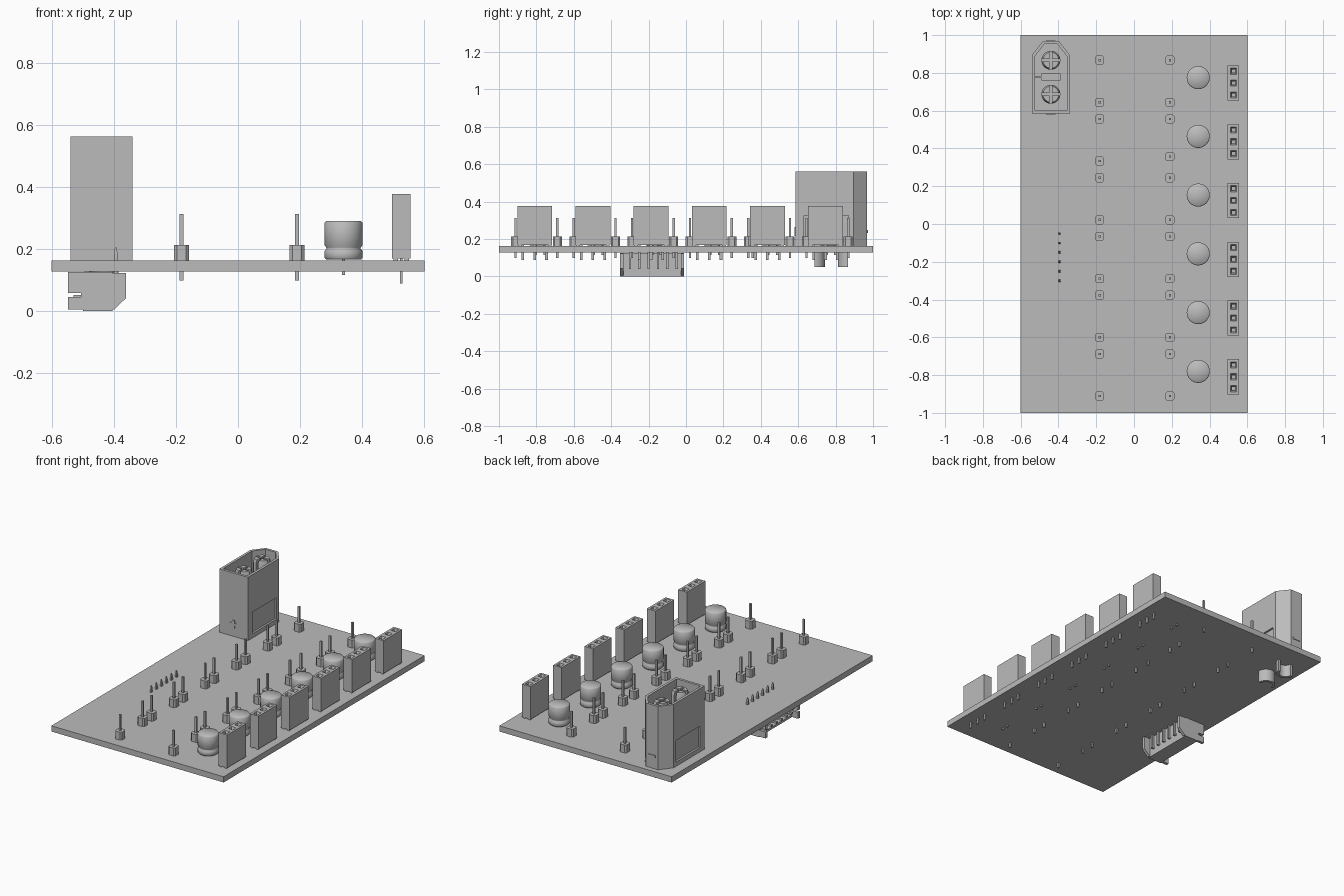
import bpy, bmesh
from math import cos, sin, pi, radians
from mathutils import Vector

if "Cube" in bpy.data.objects:
    bpy.data.objects.remove(bpy.data.objects["Cube"], do_unlink=True)

grey = bpy.data.materials.new("plain grey")
grey.use_nodes = True
grey.diffuse_color = (0.5, 0.5, 0.5, 1)
grey.node_tree.nodes["Principled BSDF"].inputs["Base Color"].default_value = (0.5, 0.5, 0.5, 1)

BOARD_LOW, BOARD_TOP = 0.127, 0.163


def finish(name, bm):
    """Turn a bmesh into a scene object."""
    bmesh.ops.recalc_face_normals(bm, faces=bm.faces[:])
    mesh = bpy.data.meshes.new(name)
    bm.to_mesh(mesh)
    bm.free()
    mesh.materials.append(grey)
    ob = bpy.data.objects.new(name, mesh)
    bpy.context.collection.objects.link(ob)
    return ob


def add_box(bm, x0, x1, y0, y1, z0, z1, top=1.0):
    """Box between limits; top scales the upper face, for tapers."""
    verts = bmesh.ops.create_cube(bm, size=1)["verts"]
    for v in verts:
        s = top if v.co.z > 0 else 1.0
        v.co = Vector(((x0 + x1) / 2 + v.co.x * s * (x1 - x0),
                       (y0 + y1) / 2 + v.co.y * s * (y1 - y0),
                       (z0 + z1) / 2 + v.co.z * (z1 - z0)))


def boxes(name, *limits):
    bm = bmesh.new()
    for b in limits:
        add_box(bm, *b)
    return finish(name, bm)


def add_prism(bm, points, move):
    """Extrude a closed outline of 3D points along a vector."""
    face = bm.faces.new([bm.verts.new(p) for p in points])
    new = bmesh.ops.extrude_face_region(bm, geom=[face])["geom"]
    bmesh.ops.translate(bm, vec=move, verts=[g for g in new if isinstance(g, bmesh.types.BMVert)])


def prism(name, points, move):
    bm = bmesh.new()
    add_prism(bm, points, move)
    return finish(name, bm)


def lathe(name, profile, sides=40):
    """Spin (radius, height) points around z."""
    bm = bmesh.new()
    verts = [bm.verts.new((r, 0, z)) for r, z in profile]
    edges = [bm.edges.new(pair) for pair in zip(verts, verts[1:])]
    bmesh.ops.spin(bm, geom=verts + edges, cent=(0, 0, 0), axis=(0, 0, 1),
                   angle=2 * pi, steps=sides, use_merge=True)
    bmesh.ops.remove_doubles(bm, verts=bm.verts[:], dist=1e-5)
    return finish(name, bm)


def smooth(ob, angle=35):
    bpy.ops.object.select_all(action='DESELECT')
    bpy.context.view_layer.objects.active = ob
    ob.select_set(True)
    bpy.ops.object.shade_smooth_by_angle(angle=radians(angle))


def cut(ob, *cutters):
    """Subtract cutters, bake the result and delete them."""
    for c in cutters:
        mod = ob.modifiers.new("cut", 'BOOLEAN')
        mod.operation, mod.solver, mod.object = 'DIFFERENCE', 'EXACT', c
    bpy.context.view_layer.update()
    baked = bpy.data.meshes.new_from_object(ob.evaluated_get(bpy.context.evaluated_depsgraph_get()))
    ob.modifiers.clear()
    ob.data = baked
    for c in cutters:
        bpy.data.objects.remove(c, do_unlink=True)


def place(ob, spots):
    """Put the part at the first spot and linked copies at the rest."""
    for i, spot in enumerate(spots):
        item = ob if i == 0 else ob.copy()
        if i:
            bpy.context.collection.objects.link(item)
        item.location = spot


# Circuit board
boxes("circuit_board", (-0.6, 0.6, -1, 1, BOARD_LOW, BOARD_TOP))

# Power connector housing with a chamfered back
CX, PIN_Y = -0.44, (0.687, 0.867)


def outline(inset, z):
    half, front, shoulder, back, tip = 0.1, 0.585, 0.895, 0.968, 0.042
    a, b = half - inset, tip - inset * 0.4
    return [(CX - a, front + inset, z), (CX + a, front + inset, z), (CX + a, shoulder - inset * 0.4, z),
            (CX + b, back - inset, z), (CX - b, back - inset, z), (CX - a, shoulder - inset * 0.4, z)]


housing = prism("connector_housing", outline(0, BOARD_TOP), (0, 0, 0.399))
cavity = prism("cavity_cutter", outline(0.016, 0.35), (0, 0, 0.3))
recesses = [boxes("recess_cutter", (CX + s * 0.1 - 0.012, CX + s * 0.1 + 0.012, 0.63, 0.87, 0.19, 0.325))
            for s in (-1, 1)]
cut(housing, cavity, *recesses)
boxes("connector_rib", (-0.49, -0.39, 0.76, 0.797, 0.35, 0.45), (-0.525, -0.49, 0.774, 0.783, 0.35, 0.45))

# Raised plus and minus signs
plus = [(-0.025, -0.008), (-0.008, -0.008), (-0.008, -0.025)]
ring = []
for i in range(4):
    c, s = round(cos(i * pi / 2)), round(sin(i * pi / 2))
    ring += [(x * c - z * s, x * s + z * c) for x, z in plus]
prism("plus_sign", [(CX + x, 0.586, 0.24 + z) for x, z in ring], (0, -0.005, 0))
boxes("minus_sign", (CX - 0.025, CX + 0.025, 0.967, 0.972, 0.232, 0.248))

# Split contact pins
contact = lathe("connector_contact", [(0, 0.34), (0.05, 0.34), (0.05, 0.53), (0.042, 0.55), (0, 0.55)])
cut(contact, boxes("slot_cutter_x", (-0.1, 0.1, -0.007, 0.007, 0.4, 0.6)),
    boxes("slot_cutter_y", (-0.007, 0.007, -0.1, 0.1, 0.4, 0.6)))
smooth(contact)
place(contact, [(CX, y, 0) for y in PIN_Y])

# Half-round solder cups below the board
for y, side in zip(PIN_Y, (1, -1)):
    arc = [i * pi / 16 for i in range(17)]
    shape = [(CX + r * cos(a), y + side * r * sin(a), 0.05)
             for r, angles in ((0.055, arc), (0.038, arc[::-1])) for a in angles]
    smooth(prism("solder_cup", shape, (0, 0, 0.08)))

# Single header posts: chamfered block and square pin
bm = bmesh.new()
h, c = 0.024, 0.015
add_prism(bm, [(h, -c, BOARD_TOP), (h, c, BOARD_TOP), (c, h, BOARD_TOP), (-c, h, BOARD_TOP),
               (-h, c, BOARD_TOP), (-h, -c, BOARD_TOP), (-c, -h, BOARD_TOP), (c, -h, BOARD_TOP)], (0, 0, 0.05))
add_box(bm, -0.006, 0.006, -0.006, 0.006, 0.098, 0.313)
post = finish("header_post", bm)
spots = []
for i in range(6):
    far = 0.867 - 0.311 * i
    for x in (-0.182, 0.19):
        near = far - (0.199 if i == 1 and x > 0 else 0.223)
        spots += [(x, far, 0), (x, near, 0)]
place(post, spots)

# Capacitors with a crimped neck and two leads
rows = [0.775 - 0.311 * i for i in range(6)]
capacitor = lathe("capacitor", [(0, 0.165), (0.056, 0.165), (0.061, 0.171), (0.061, 0.193), (0.055, 0.2),
                                (0.055, 0.204), (0.061, 0.212), (0.061, 0.284), (0.056, 0.29), (0, 0.29)])
smooth(capacitor, 60)
place(capacitor, [(0.34, y, 0) for y in rows])
leads = boxes("capacitor_leads", *[(-0.005, 0.005, y - 0.005, y + 0.005, 0.115, 0.17) for y in (-0.022, 0.022)])
place(leads, [(0.34, y, 0) for y in rows])

# Three-way socket headers with funnel holes, feet and tails
socket = boxes("socket_header", (-0.03, 0.03, -0.093, 0.093, 0.169, 0.376))
pitch = (-0.063, 0, 0.063)
funnels = boxes("funnel_cutter", *[(-0.009, 0.009, y - 0.009, y + 0.009, 0.355, 0.378, 1.9) for y in pitch])
wells = boxes("well_cutter", *[(-0.008, 0.008, y - 0.008, y + 0.008, 0.25, 0.36) for y in pitch])
cut(socket, funnels, wells)
place(socket, [(0.526, y - 0.029, 0) for y in rows])
tails = [(-0.004, 0.004, y - 0.007, y + 0.007, 0.088, 0.175) for y in pitch]
feet = [(x - 0.007, x + 0.007, y - 0.01, y + 0.01, BOARD_TOP, 0.17) for x in (-0.018, 0.018) for y in (-0.08, 0.08)]
base = boxes("socket_tails", *tails, *feet)
place(base, [(0.526, y - 0.029, 0) for y in rows])

# Side-entry plug housing below the board
Y0, Y1 = -0.352, -0.01
side = [(-0.547, 0.122), (-0.36, 0.122), (-0.36, 0.042), (-0.4, 0.004), (-0.547, 0.004),
        (-0.547, 0.045), (-0.505, 0.045), (-0.505, 0.058), (-0.547, 0.058)]
for y in (Y0, Y1 - 0.018):
    prism("plug_side_wall", [(x, y, z) for x, z in side], (0, 0.018, 0))
boxes("plug_body", (-0.425, -0.405, Y0, Y1, 0.004, 0.122),
      (-0.547, -0.405, Y0, Y1, 0.112, 0.126),
      (-0.5, -0.405, Y0, Y1, 0.0, 0.014))
for i in range(6):
    y = -0.05 - 0.05 * i
    boxes("plug_pin", (-0.4, -0.388, y - 0.006, y + 0.006, 0.04, 0.185),
          (-0.4, -0.388, y - 0.006, y + 0.006, 0.185, 0.205, 0.4),
          (-0.53, -0.388, y - 0.006, y + 0.006, 0.04, 0.052))
